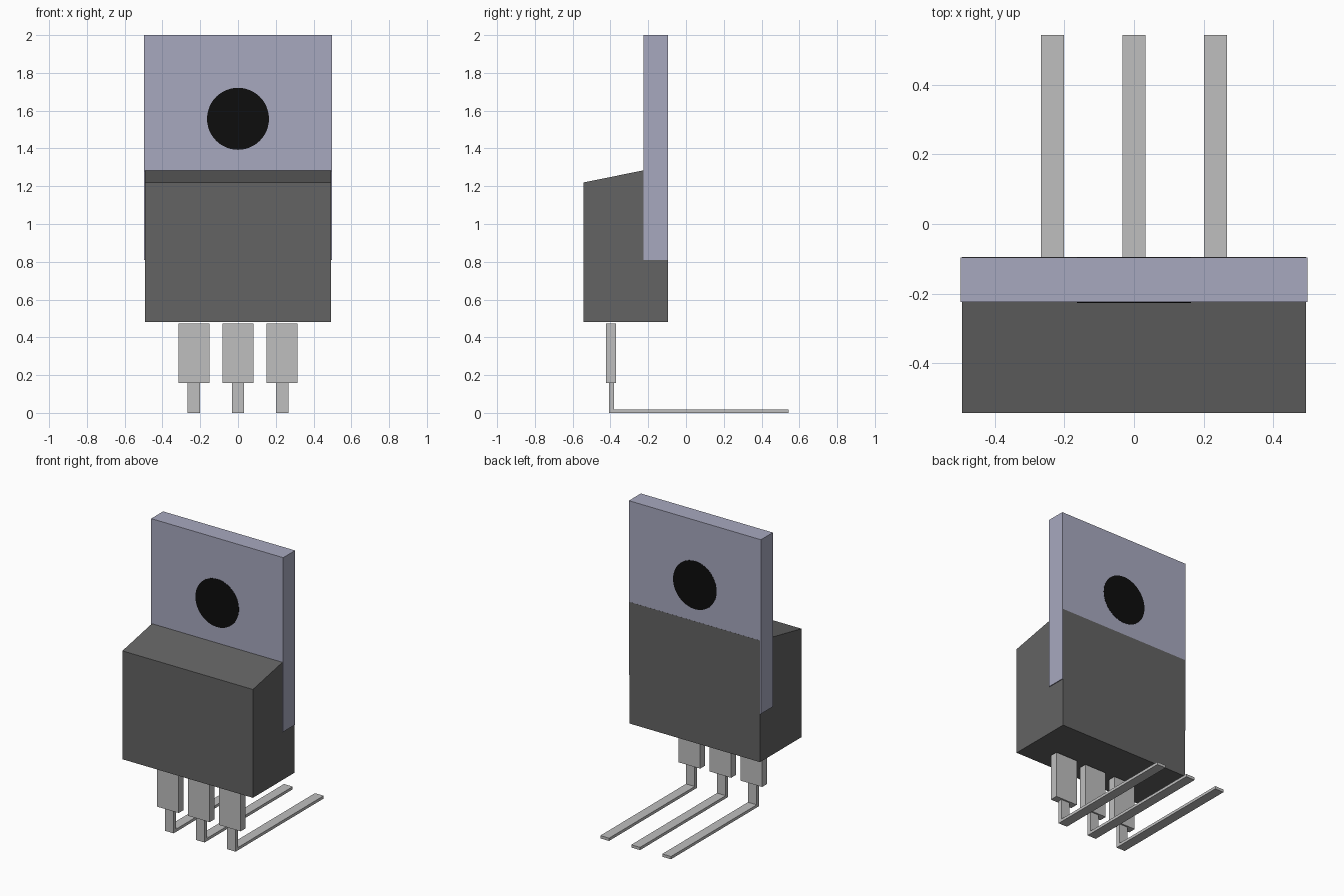
import bpy
import bmesh
import math

default = bpy.data.objects.get("Cube")
if default:
    bpy.data.objects.remove(default, do_unlink=True)


def make_material(name, color):
    mat = bpy.data.materials.new(name)
    mat.use_nodes = True
    mat.diffuse_color = (*color, 1)
    mat.node_tree.nodes["Principled BSDF"].inputs["Base Color"].default_value = (*color, 1)
    return mat


dark_plastic = make_material("dark plastic", (0.125, 0.125, 0.125))
tab_metal = make_material("bluish metal", (0.39, 0.395, 0.52))
pin_metal = make_material("light metal", (0.52, 0.52, 0.52))
black = make_material("black", (0.004, 0.004, 0.004))


def extrude_profile(name, profile, x_center, half_width, mat):
    """Sweep a (y, z) outline along x."""
    bm = bmesh.new()
    face = bm.faces.new([bm.verts.new((x_center - half_width, y, z)) for y, z in profile])
    swept = bmesh.ops.extrude_face_region(bm, geom=[face])
    verts = [v for v in swept["geom"] if isinstance(v, bmesh.types.BMVert)]
    bmesh.ops.translate(bm, verts=verts, vec=(2 * half_width, 0, 0))
    bmesh.ops.recalc_face_normals(bm, faces=bm.faces)
    mesh = bpy.data.meshes.new(name)
    bm.to_mesh(mesh)
    bm.free()
    mesh.materials.append(mat)
    obj = bpy.data.objects.new(name, mesh)
    bpy.context.collection.objects.link(obj)
    return obj


def rect(y0, y1, z0, z1):
    return [(y0, z0), (y1, z0), (y1, z1), (y0, z1)]


front, tab_front, back = -0.543, -0.2245, -0.096

# Moulded body with a sloping top, flush with the back of the tab
extrude_profile("body", [(front, 0.48), (back + 0.001, 0.48), (back + 0.001, 1.31),
                         (front, 1.22)], 0, 0.493, dark_plastic)

# Metal mounting tab
extrude_profile("mounting_tab", rect(tab_front, back, 0.81, 2.0), 0, 0.4985, tab_metal)

# Dark mounting hole, showing on both faces of the tab
bpy.ops.mesh.primitive_cylinder_add(
    vertices=48, radius=0.164, depth=back - tab_front + 0.003,
    location=(0, (tab_front + back) / 2, 1.557), rotation=(math.pi / 2, 0, 0))
hole = bpy.context.object
hole.name = "mounting_hole"
hole.data.materials.append(black)

# Three pins: wide shoulder, then a thin lead bent backwards
for side, x in (("right", -0.234), ("middle", 0), ("left", 0.234)):
    extrude_profile(side + "_pin_shoulder", rect(-0.423, -0.37, 0.158, 0.473),
                    x, 0.082, pin_metal)
    extrude_profile(side + "_pin_lead",
                    [(-0.407, 0), (0.543, 0), (0.543, 0.019), (-0.381, 0.019),
                     (-0.381, 0.158), (-0.407, 0.158)], x, 0.033, pin_metal)
